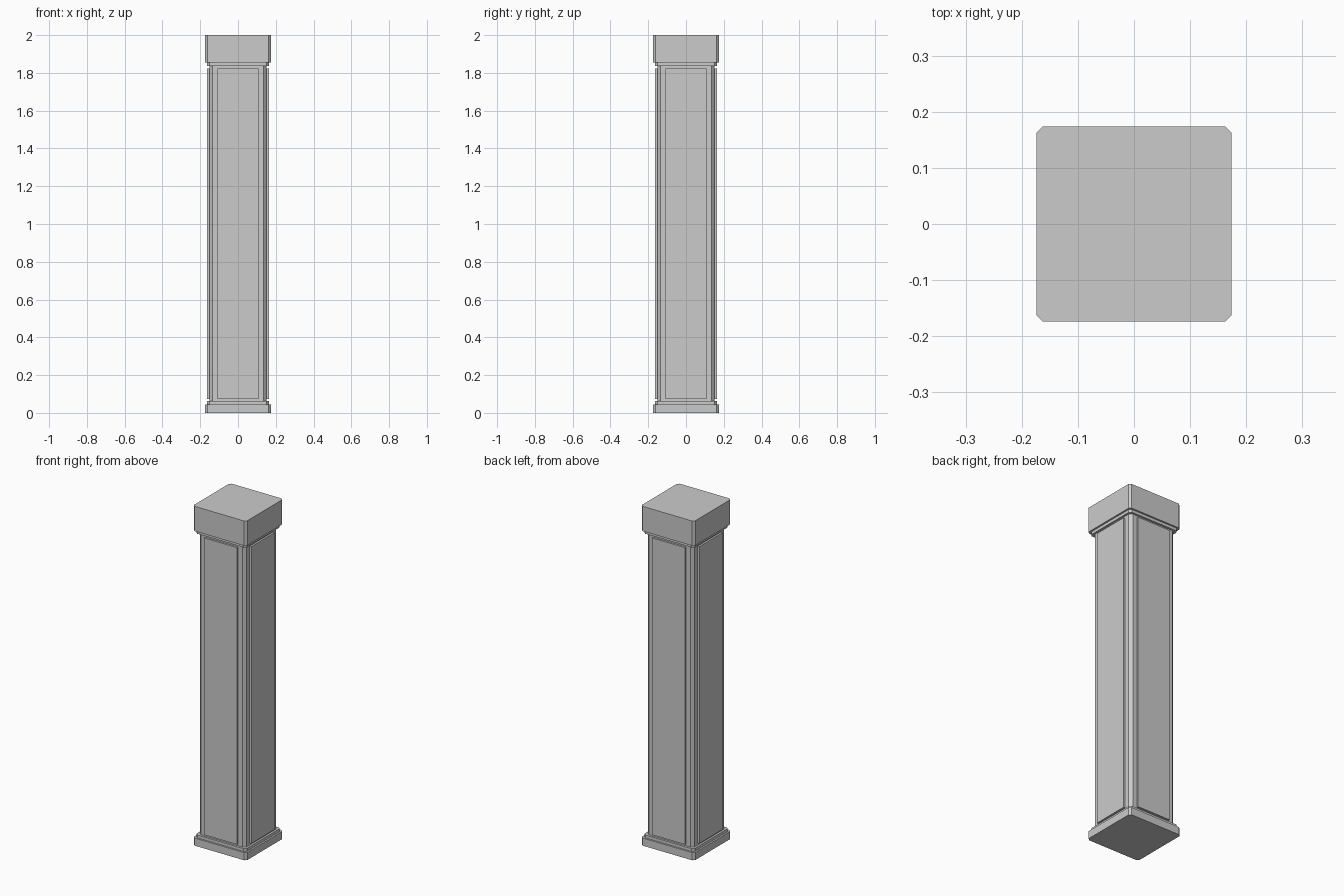
import bpy
import bmesh
from math import pi
from mathutils import Matrix

cube = bpy.data.objects.get("Cube")
if cube:
    bpy.data.objects.remove(cube, do_unlink=True)

stone = bpy.data.materials.new("grey stone")
stone.use_nodes = True
colour = (0.6, 0.6, 0.6, 1)
stone.diffuse_color = colour
stone.node_tree.nodes["Principled BSDF"].inputs["Base Color"].default_value = colour


def finish(bm, name):
    mesh = bpy.data.meshes.new(name)
    bmesh.ops.recalc_face_normals(bm, faces=bm.faces)
    bm.to_mesh(mesh)
    bm.free()
    mesh.materials.append(stone)
    obj = bpy.data.objects.new(name, mesh)
    bpy.context.collection.objects.link(obj)
    return obj


def block(name, half, bottom, top, chamfer=0.012):
    """Square block with its four upright corners cut."""
    bm = bmesh.new()
    inner = half - chamfer
    ring = []
    for sx, sy in ((1, 1), (-1, 1), (-1, -1), (1, -1)):
        pair = [(sx * half, sy * inner), (sx * inner, sy * half)]
        ring += pair if sx == sy else pair[::-1]
    face = bm.faces.new([bm.verts.new((x, y, bottom)) for x, y in ring])
    raised = bmesh.ops.extrude_face_region(bm, geom=[face], use_keep_orig=True)
    for v in raised["geom"]:
        if isinstance(v, bmesh.types.BMVert):
            v.co.z = top
    return finish(bm, name)


# Stacked square parts
block("plinth", 0.174, 0, 0.045)
block("base_step", 0.164, 0.045, 0.062)
block("shaft", 0.152, 0.062, 1.837, 0.016)
block("neck_collar", 0.164, 1.837, 1.854)
block("cap", 0.174, 1.854, 2)

# Raised panel on each side of the shaft
sides = ("front", "left", "back", "right")
for i, side in enumerate(sides):
    bm = bmesh.new()
    place = (Matrix.Rotation(i * pi / 2, 4, "Z")
             @ Matrix.Translation((0, -0.155, 0.949))
             @ Matrix.Diagonal((0.216, 0.016, 1.75, 1)))
    bmesh.ops.create_cube(bm, size=1, matrix=place)
    finish(bm, side + "_panel")
